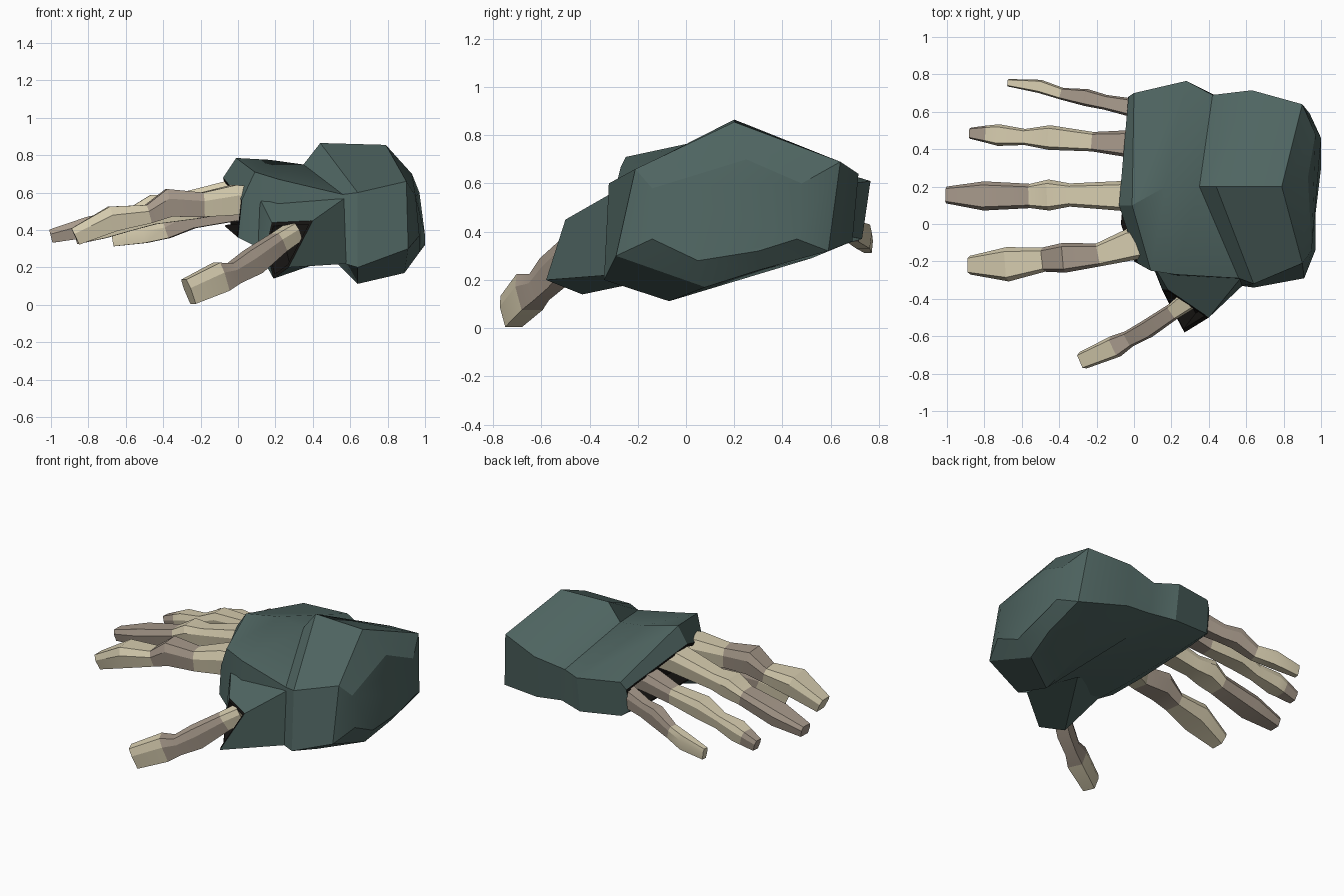
import bpy, bmesh, math
from mathutils import Vector


def material(name, rgb):
    m = bpy.data.materials.new(name)
    m.diffuse_color = (*rgb, 1)
    return m


CLOTH = material("dark_green_cloth", (0.078, 0.130, 0.120))
LINING = material("black_lining", (0.008, 0.007, 0.006))
BONE = material("pale_bone", (0.68, 0.61, 0.43))
AGED = material("aged_bone", (0.39, 0.323, 0.26))


def loft(name, rings, mats, band_mat, smooth):
    """Skin closed rings, cap both ends; band_mat gives the slot of each band."""
    bm = bmesh.new()
    vs = [[bm.verts.new(p) for p in r] for r in rings]
    n = len(rings[0])
    for k in range(len(vs) - 1):
        for i in range(n):
            j = (i + 1) % n
            f = bm.faces.new((vs[k][i], vs[k][j], vs[k + 1][j], vs[k + 1][i]))
            f.material_index = band_mat[k]
    bm.faces.new(vs[0][::-1]).material_index = band_mat[0]
    bm.faces.new(vs[-1]).material_index = band_mat[-1]
    bmesh.ops.recalc_face_normals(bm, faces=bm.faces)
    me = bpy.data.meshes.new(name)
    bm.to_mesh(me)
    bm.free()
    for m in mats:
        me.materials.append(m)
    ob = bpy.data.objects.new(name, me)
    bpy.context.collection.objects.link(ob)
    bpy.ops.object.select_all(action='DESELECT')
    ob.select_set(True)
    bpy.context.view_layer.objects.active = ob
    bpy.ops.object.shade_smooth_by_angle(angle=math.radians(smooth))
    return ob


def pocket(ring, scale, push):
    """Lining rings: a lip drawn in from the mouth, then the pocket floor."""
    c = sum((Vector(p) for p in ring), Vector()) / len(ring)
    lip = [c + (Vector(p) - c) * scale for p in ring]
    floor = [c + (p - c) * 0.8 + Vector(push) for p in lip]
    return [floor, lip]


# Glove body: rings from the finger mouth to the cuff end,
# each running top, back upper, back lower, under, palm, front lower, front upper
mouth = [(-.08, .10, .68), (-.03, .68, .58), (-.04, .65, .43), (-.03, .45, .40),
         (-.07, .0, .42), (0, -.20, .36), (.02, -.21, .56)]
knuckle = [(-.01, .10, .785), (0, .70, .63), (0, .69, .40), (.03, .45, .36),
           (.06, 0, .33), (.08, -.24, .32), (.09, -.25, .71)]
crest = [(.17, .20, .775), (.28, .765, .61), (.28, .73, .37), (.25, .45, .30),
         (.20, 0, .28), (.20, -.28, .27), (.22, -.27, .67)]
groove = [(.35, .20, .75), (.42, .69, .60), (.45, .68, .38), (.45, .50, .30),
          (.57, -.07, .22), (.57, -.33, .22), (.56, -.29, .59)]
flare = [(.44, .20, .865), (.63, .715, .64), (.63, .69, .36), (.63, .52, .29),
         (.64, -.07, .112), (.64, -.34, .20), (.64, -.32, .60)]
rim = [(.79, .20, .855), (.90, .64, .69), (.94, .59, .32), (.93, .30, .24),
       (.89, .08, .17), (.91, -.29, .30), (.90, -.21, .66)]
end_panel = [(.93, .25, .70), (.97, .48, .60), (1.0, .46, .37), (1.0, .30, .32),
             (.97, .05, .28), (.97, -.14, .37), (.95, -.14, .58)]
rings = pocket(mouth, 0.9, (.12, 0, 0)) + [mouth, knuckle, crest, groove, flare, rim, end_panel]
loft("glove", rings, [CLOTH, LINING], [1, 1, 0, 0, 0, 0, 0, 0], 28)

# Thumb sleeve: wedge from the palm to an open thumb mouth
sleeve_mouth = [(.40, -.50, .45), (.27, -.58, .20), (.19, -.43, .14),
                (.15, -.35, .31), (.18, -.35, .44)]
sleeve_base = [(.57, -.29, .57), (.59, -.32, .22), (.45, 0, .23),
               (.07, -.15, .36), (.11, -.23, .58)]
loft("thumb_sleeve", pocket(sleeve_mouth, 0.86, (.07, .06, .03)) + [sleeve_mouth, sleeve_base],
     [CLOTH, LINING], [1, 1, 0], 28)

# Finger bones: stations of x, y, z, half width, half height, from tip to root
SECTION = [(-.75, 1), (.75, 1), (1, .3), (.8, -1), (-.8, -1), (-1, .3)]


def finger(name, stations, slots):
    pts = [Vector(s[:3]) for s in stations]
    rings = []
    for i, s in enumerate(stations):
        t = (pts[min(i + 1, len(pts) - 1)] - pts[max(i - 1, 0)]).normalized()
        side = Vector((0, 0, 1)).cross(t).normalized()
        up = t.cross(side)
        rings.append([pts[i] + side * a * s[3] + up * b * s[4] for a, b in SECTION])
    loft(name, rings, [BONE, AGED], slots, 20)


finger("index_finger",
       [(-.87, -.22, .365, .05, .048), (-.67, -.215, .46, .092, .068), (-.48, -.19, .485, .065, .05),
        (-.37, -.18, .545, .08, .075), (-.19, -.165, .535, .062, .065), (-.02, -.11, .56, .085, .08),
        (.10, -.09, .56, .08, .075)],
       [0, 0, 1, 1, 0, 0])
finger("middle_finger",
       [(-1.0, .155, .367, .045, .036), (-.80, .15, .415, .078, .055), (-.55, .15, .48, .065, .05),
        (-.45, .155, .525, .083, .065), (-.34, .155, .535, .062, .055), (-.06, .15, .59, .08, .07),
        (.08, .15, .60, .08, .07)],
       [1, 1, 0, 0, 0, 0])
finger("ring_finger",
       [(-.87, .485, .36, .03, .038), (-.78, .48, .39, .047, .048), (-.72, .475, .41, .058, .055),
        (-.58, .465, .44, .043, .045), (-.45, .462, .49, .066, .06), (-.22, .44, .51, .052, .05),
        (-.05, .43, .55, .07, .06), (.08, .43, .56, .06, .06)],
       [1, 0, 0, 0, 0, 1, 1])
finger("little_finger",
       [(-.67, .755, .35, .02, .038), (-.50, .735, .38, .036, .05), (-.38, .695, .40, .032, .045),
        (-.25, .675, .465, .046, .058), (-.15, .65, .475, .04, .05), (0, .62, .51, .05, .06),
        (.08, .60, .52, .05, .06)],
       [0, 0, 1, 1, 1, 1])
finger("thumb",
       [(-.265, -.725, .07, .048, .07), (-.09, -.65, .15, .06, .08), (-.02, -.61, .17, .045, .058),
        (.08, -.555, .23, .05, .07), (.22, -.46, .335, .045, .055), (.30, -.40, .39, .055, .05)],
       [0, 1, 1, 1, 0])
